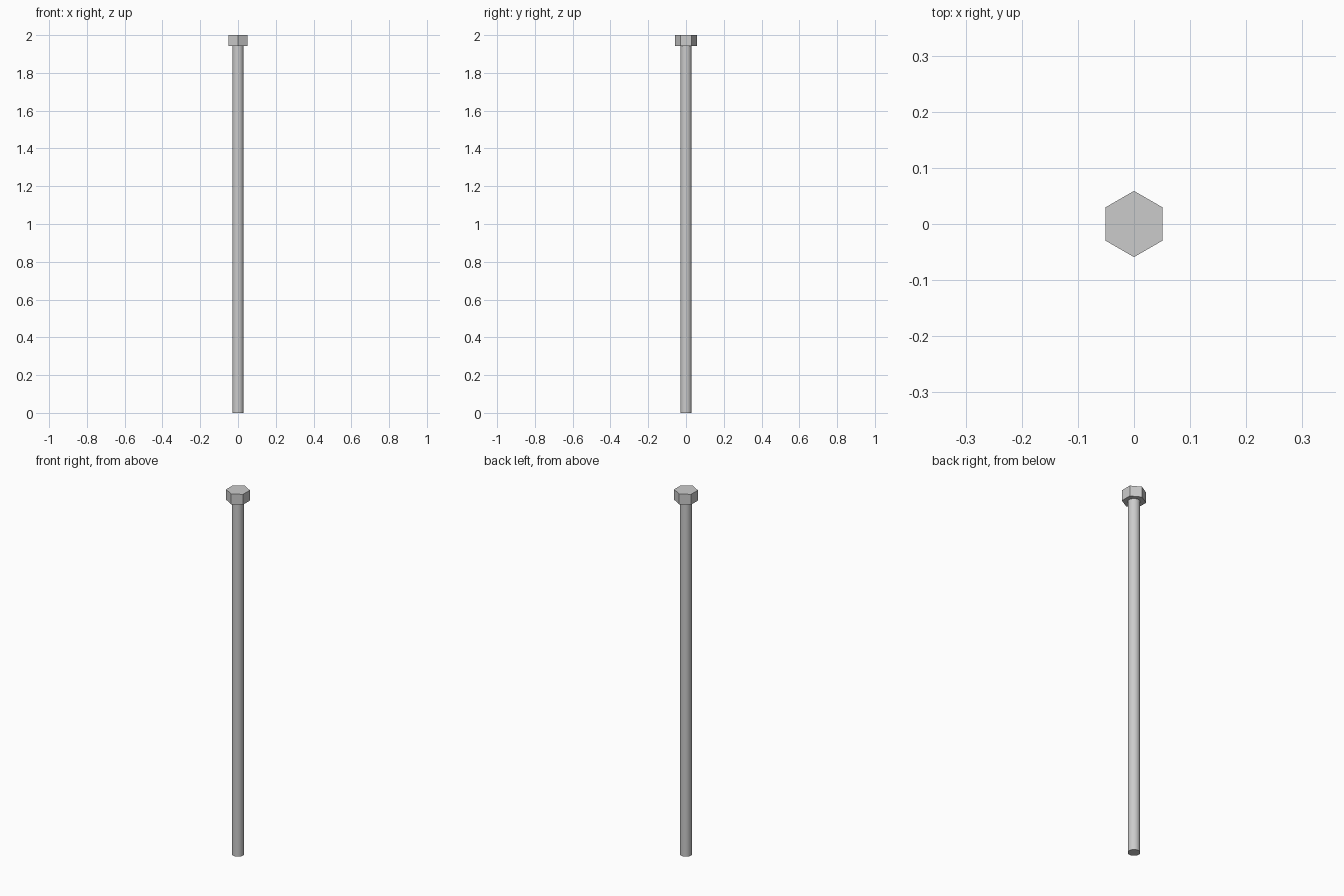
import bpy
import math

if "Cube" in bpy.data.objects:
    bpy.data.objects.remove(bpy.data.objects["Cube"])


def prism(name, sides, radius, z0, z1):
    """Upright prism with one corner on the +y axis."""
    bpy.ops.mesh.primitive_cylinder_add(
        vertices=sides, radius=radius, depth=z1 - z0,
        location=(0, 0, (z0 + z1) / 2))
    obj = bpy.context.object
    obj.name = name
    return obj


HEAD_BOTTOM = 1.943

# Long round shaft
prism("bolt_shaft", 32, 0.03, 0.0, HEAD_BOTTOM)
bpy.ops.object.shade_smooth_by_angle(angle=math.radians(30))

# Hexagonal head, flats facing left and right
prism("hex_head", 6, 0.059, HEAD_BOTTOM, 2.0)
